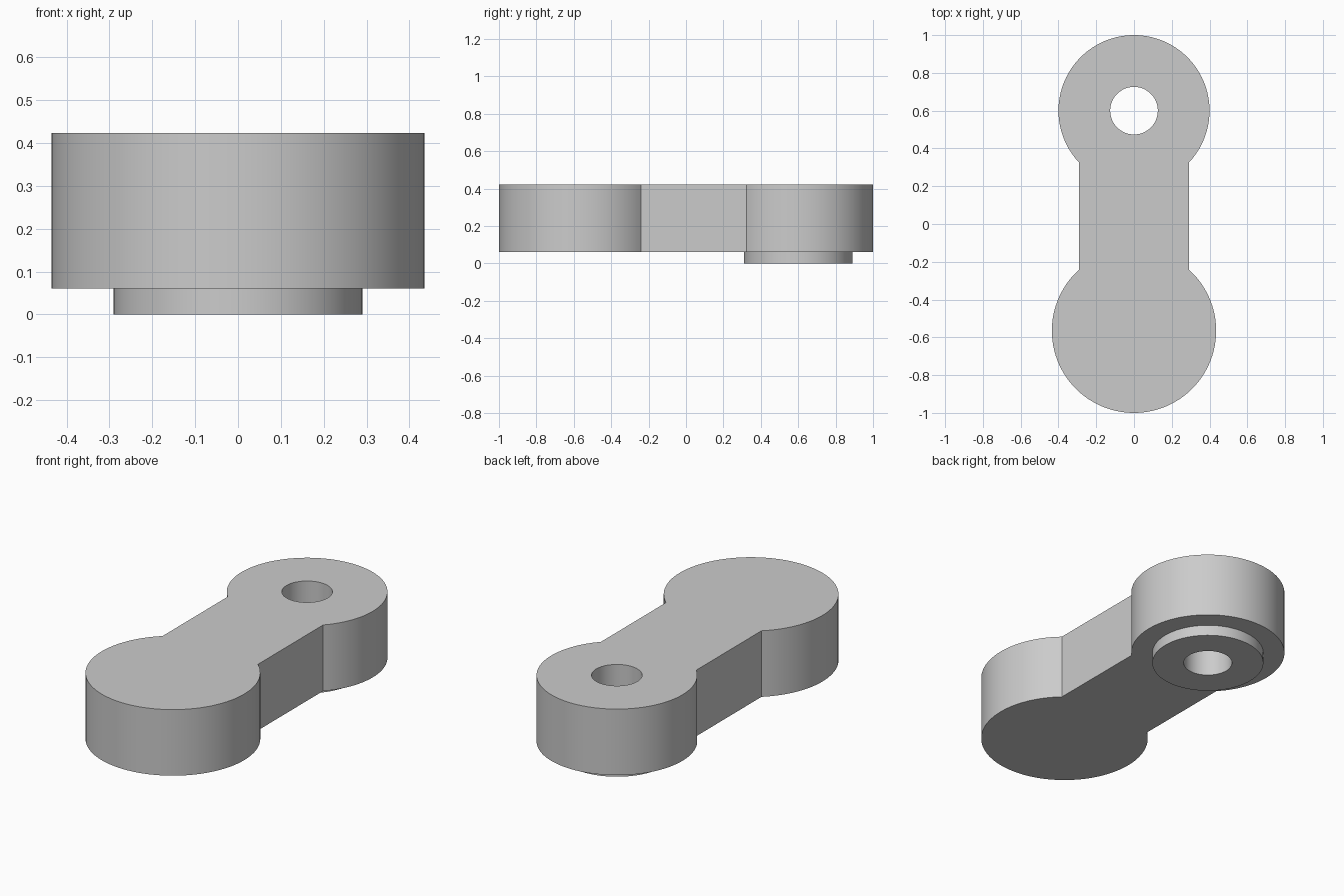
import bpy
from math import cos, sin, asin, pi, radians

if "Cube" in bpy.data.objects:
    bpy.data.objects.remove(bpy.data.objects["Cube"], do_unlink=True)

FRONT_Y, FRONT_R = -0.565, 0.435
BACK_Y, BACK_R = 0.6, 0.4
WAIST = 0.29
HOLE_R, BOSS_R = 0.126, 0.29
BASE, TOP = 0.06, 0.423

grey = bpy.data.materials.new("plain grey")
grey.use_nodes = True
colour = (0.6, 0.6, 0.6, 1)
grey.diffuse_color = colour
grey.node_tree.nodes["Principled BSDF"].inputs["Base Color"].default_value = colour


def arc(cy, r, start, end, steps):
    """Points on an arc centred on x = 0."""
    angles = [start + (end - start) * i / steps for i in range(steps + 1)]
    return [(r * cos(a), cy + r * sin(a)) for a in angles]


def circle(cy, r, steps=96):
    return arc(cy, r, 0, 2 * pi, steps)[:-1]


def plate(name, loops, z0, z1):
    """Extrude closed outlines; inner loops become holes."""
    curve = bpy.data.curves.new(name, "CURVE")
    curve.dimensions = "2D"
    curve.fill_mode = "BOTH"
    curve.extrude = (z1 - z0) / 2
    for points in loops:
        spline = curve.splines.new("POLY")
        spline.points.add(len(points) - 1)
        for p, (x, y) in zip(spline.points, points):
            p.co = (x, y, 0, 1)
        spline.use_cyclic_u = True
    obj = bpy.data.objects.new(name, curve)
    bpy.context.collection.objects.link(obj)
    obj.location.z = (z0 + z1) / 2
    bpy.ops.object.select_all(action="DESELECT")
    obj.select_set(True)
    bpy.context.view_layer.objects.active = obj
    bpy.ops.object.convert(target="MESH")
    obj = bpy.context.object
    # Weld caps to walls, then smooth the round walls
    bpy.ops.object.mode_set(mode="EDIT")
    bpy.ops.mesh.select_all(action="SELECT")
    bpy.ops.mesh.remove_doubles(threshold=0.0001)
    bpy.ops.mesh.normals_make_consistent(inside=False)
    bpy.ops.object.mode_set(mode="OBJECT")
    obj.data.materials.clear()
    obj.data.materials.append(grey)
    bpy.ops.object.shade_smooth_by_angle(angle=radians(30))
    return obj


# Link arm: two round ends joined by a straight waist
back = asin(WAIST / BACK_R)
front = asin(WAIST / FRONT_R)
outline = arc(BACK_Y, BACK_R, back - pi / 2, 3 * pi / 2 - back, 80)
outline += arc(FRONT_Y, FRONT_R, pi / 2 + front, 5 * pi / 2 - front, 80)
hole = circle(BACK_Y, HOLE_R)
plate("link_arm", [outline, hole], BASE, TOP)

# Raised ring around the hole on the underside
plate("underside_boss", [circle(BACK_Y, BOSS_R), hole], 0, BASE)
